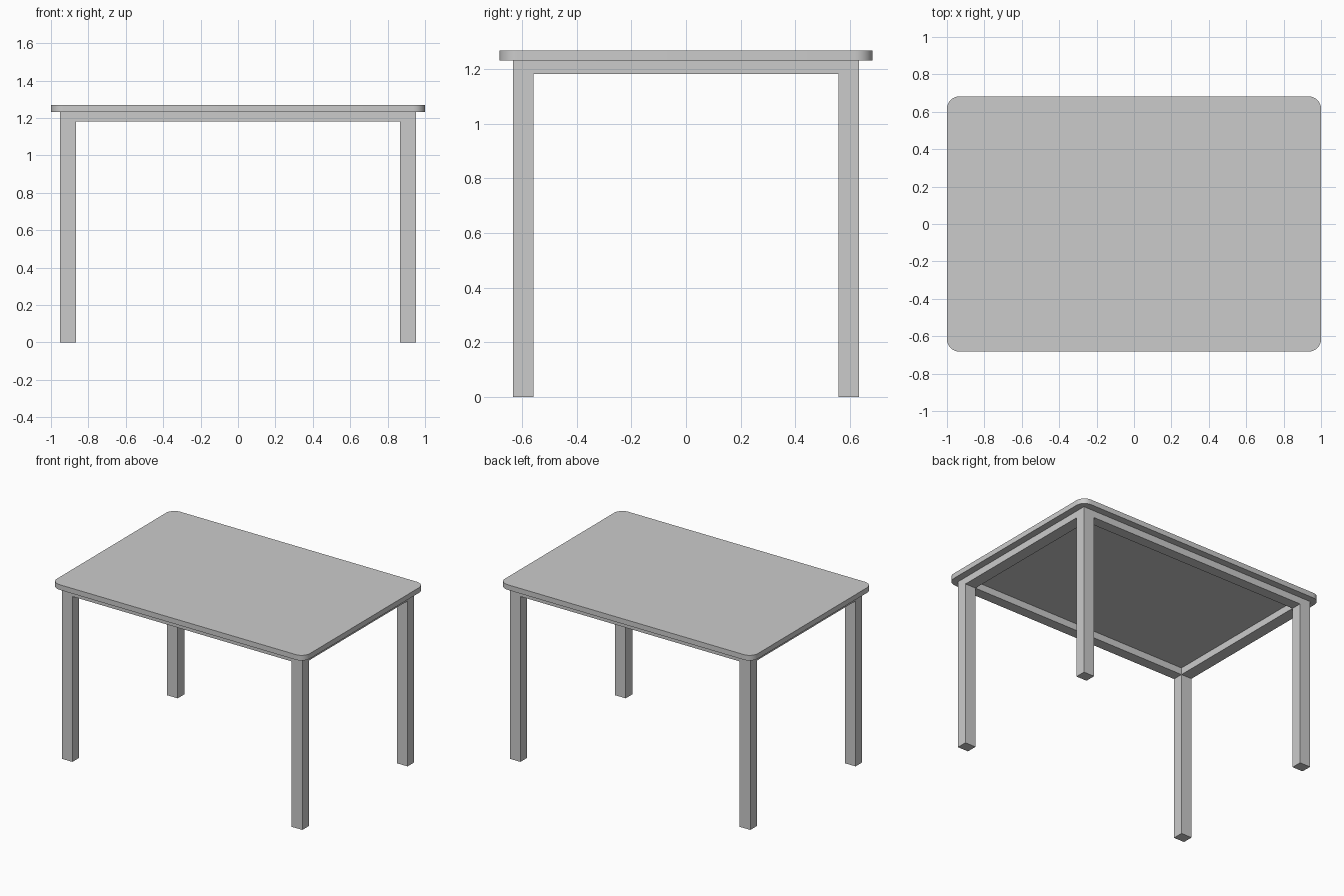
import bpy, bmesh, math

if "Cube" in bpy.data.objects:
    bpy.data.objects.remove(bpy.data.objects["Cube"])

HX, HY = 1.0, 0.682            # tabletop half sizes
LX, LY = 0.951, 0.632          # outer faces of legs and rails
WX, WY = 0.084, 0.075          # leg section
Z_RAIL, Z_UNDER, Z_TOP = 1.182, 1.231, 1.268


def link(name, bm):
    bmesh.ops.recalc_face_normals(bm, faces=bm.faces[:])
    mesh = bpy.data.meshes.new(name)
    bm.to_mesh(mesh)
    bm.free()
    obj = bpy.data.objects.new(name, mesh)
    bpy.context.collection.objects.link(obj)
    return obj


def box(name, x, y, z):
    bm = bmesh.new()
    bmesh.ops.create_cube(bm, size=1)
    for v in bm.verts:
        for i, (a, b) in enumerate((x, y, z)):
            v.co[i] = (a + b) / 2 + v.co[i] * (b - a)
    return link(name, bm)


# Tabletop: rounded rectangle extruded upwards
def tabletop(radius=0.066, steps=8):
    bm = bmesh.new()
    verts = []
    for k, (sx, sy) in enumerate(((1, 1), (-1, 1), (-1, -1), (1, -1))):
        for i in range(steps + 1):
            a = math.pi / 2 * (k + i / steps)
            verts.append(bm.verts.new((sx * (HX - radius) + radius * math.cos(a),
                                       sy * (HY - radius) + radius * math.sin(a),
                                       Z_UNDER)))
    face = bm.faces.new(verts)
    ext = bmesh.ops.extrude_face_region(bm, geom=[face], use_keep_orig=True)
    for g in ext["geom"]:
        if isinstance(g, bmesh.types.BMVert):
            g.co.z = Z_TOP
    obj = link("tabletop", bm)
    bpy.context.view_layer.objects.active = obj
    obj.select_set(True)
    bpy.ops.object.shade_smooth_by_angle(angle=math.radians(30))


tabletop()

# Legs at the four corners
for sx, side in ((-1, "left"), (1, "right")):
    for sy, end in ((-1, "front"), (1, "back")):
        box(f"{end}_{side}_leg",
            sorted((sx * LX, sx * (LX - WX))),
            sorted((sy * LY, sy * (LY - WY))), (0, Z_UNDER))

# Rails joining the legs, flush with their outer faces
for s, end, side in ((-1, "front", "left"), (1, "back", "right")):
    box(f"{end}_rail", (-LX + WX, LX - WX),
        sorted((s * LY, s * (LY - WY))), (Z_RAIL, Z_UNDER))
    box(f"{side}_rail", sorted((s * LX, s * (LX - WX))),
        (-LY + WY, LY - WY), (Z_RAIL, Z_UNDER))
